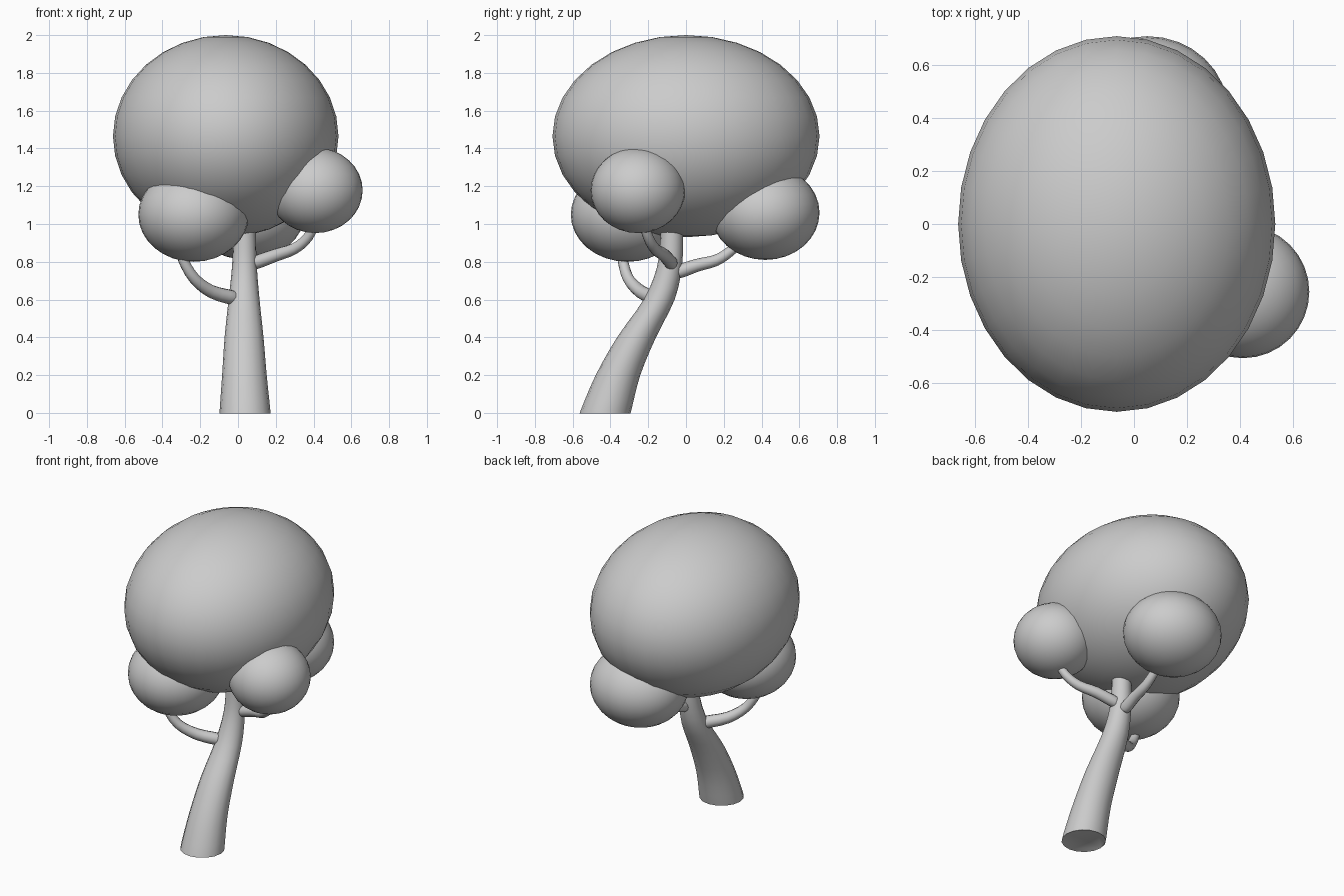
import bpy, bmesh, math
from mathutils import Vector

if "Cube" in bpy.data.objects:
    bpy.data.objects.remove(bpy.data.objects["Cube"])


def blob(name, center, radii):
    """Smooth ellipsoid of foliage."""
    bpy.ops.mesh.primitive_uv_sphere_add(segments=32, ring_count=16, radius=1, location=center)
    ob = bpy.context.object
    ob.name = name
    ob.scale = radii
    bpy.ops.object.transform_apply(location=False, rotation=False, scale=True)
    bpy.ops.object.shade_smooth()


def spline(pts, steps):
    """Catmull-Rom through (x, y, z, radius) points."""
    p = [Vector(q) for q in pts]
    p = [2 * p[0] - p[1]] + p + [2 * p[-1] - p[-2]]
    out = []
    for a, b, c, d in zip(p, p[1:], p[2:], p[3:]):
        for i in range(steps):
            t = i / steps
            out.append(0.5 * (2 * b + (c - a) * t + (2 * a - 5 * b + 4 * c - d) * t * t
                              + (3 * b - a - 3 * c + d) * t ** 3))
    return out + [p[-2]]


def limb(name, pts, sides, level=False, steps=3):
    """Tapered tube along a path; level keeps every ring horizontal."""
    path = spline(pts, steps)
    bm = bmesh.new()
    rings = []
    for i, q in enumerate(path):
        tangent = (path[min(i + 1, len(path) - 1)] - path[max(i - 1, 0)]).to_3d()
        n = Vector((0, 0, 1)) if level else tangent.normalized()
        u = Vector((1, 0, 0)) if level else n.cross(Vector((0, 0, 1))).normalized()
        v = n.cross(u)
        rings.append([bm.verts.new(q.to_3d() + q[3] * (u * math.cos(a) + v * math.sin(a)))
                      for a in (2 * math.pi * k / sides for k in range(sides))])
    for r, s in zip(rings, rings[1:]):
        for k in range(sides):
            j = (k + 1) % sides
            bm.faces.new((r[k], r[j], s[j], s[k]))
    bm.faces.new(rings[0][::-1])
    bm.faces.new(rings[-1])
    bmesh.ops.recalc_face_normals(bm, faces=bm.faces[:])
    mesh = bpy.data.meshes.new(name)
    bm.to_mesh(mesh)
    bm.free()
    ob = bpy.data.objects.new(name, mesh)
    bpy.context.collection.objects.link(ob)
    bpy.ops.object.select_all(action='DESELECT')
    ob.select_set(True)
    bpy.context.view_layer.objects.active = ob
    bpy.ops.object.shade_smooth_by_angle(angle=math.radians(50))


# Foliage
blob("main_canopy", (-0.065, 0, 1.465), (0.597, 0.707, 0.535))
blob("front_foliage", (-0.235, -0.31, 1.05), (0.293, 0.30, 0.25))
blob("right_foliage", (0.41, -0.255, 1.178), (0.25, 0.25, 0.226))
blob("back_foliage", (0.05, 0.42, 1.06), (0.305, 0.287, 0.25))

# Leaning trunk
limb("trunk", [(0.037, -0.425, 0, 0.132), (0.037, -0.423, 0.015, 0.134),
               (0.034, -0.36, 0.2, 0.118), (0.032, -0.262, 0.4, 0.103),
               (0.032, -0.142, 0.6, 0.082), (0.034, -0.088, 0.77, 0.066),
               (0.035, -0.076, 0.92, 0.06), (0.035, -0.076, 1.02, 0.058)], 16, level=True)

# Branches, each running from the trunk into its foliage
limb("front_branch", [(-0.015, -0.165, 0.605, 0.026), (-0.03, -0.17, 0.61, 0.038),
                      (-0.14, -0.24, 0.642, 0.035), (-0.23, -0.305, 0.71, 0.03),
                      (-0.29, -0.335, 0.81, 0.027), (-0.30, -0.34, 0.88, 0.025)], 12)
limb("right_branch", [(0.075, -0.07, 0.79, 0.026), (0.09, -0.08, 0.795, 0.036),
                      (0.20, -0.115, 0.835, 0.034), (0.30, -0.165, 0.87, 0.03),
                      (0.37, -0.20, 0.93, 0.027), (0.41, -0.225, 1.01, 0.025)], 12)
limb("back_branch", [(0.04, -0.045, 0.745, 0.026), (0.04, -0.03, 0.75, 0.036),
                     (0.045, 0.06, 0.782, 0.034), (0.05, 0.16, 0.808, 0.03),
                     (0.05, 0.24, 0.86, 0.027), (0.05, 0.31, 0.93, 0.025)], 12)
